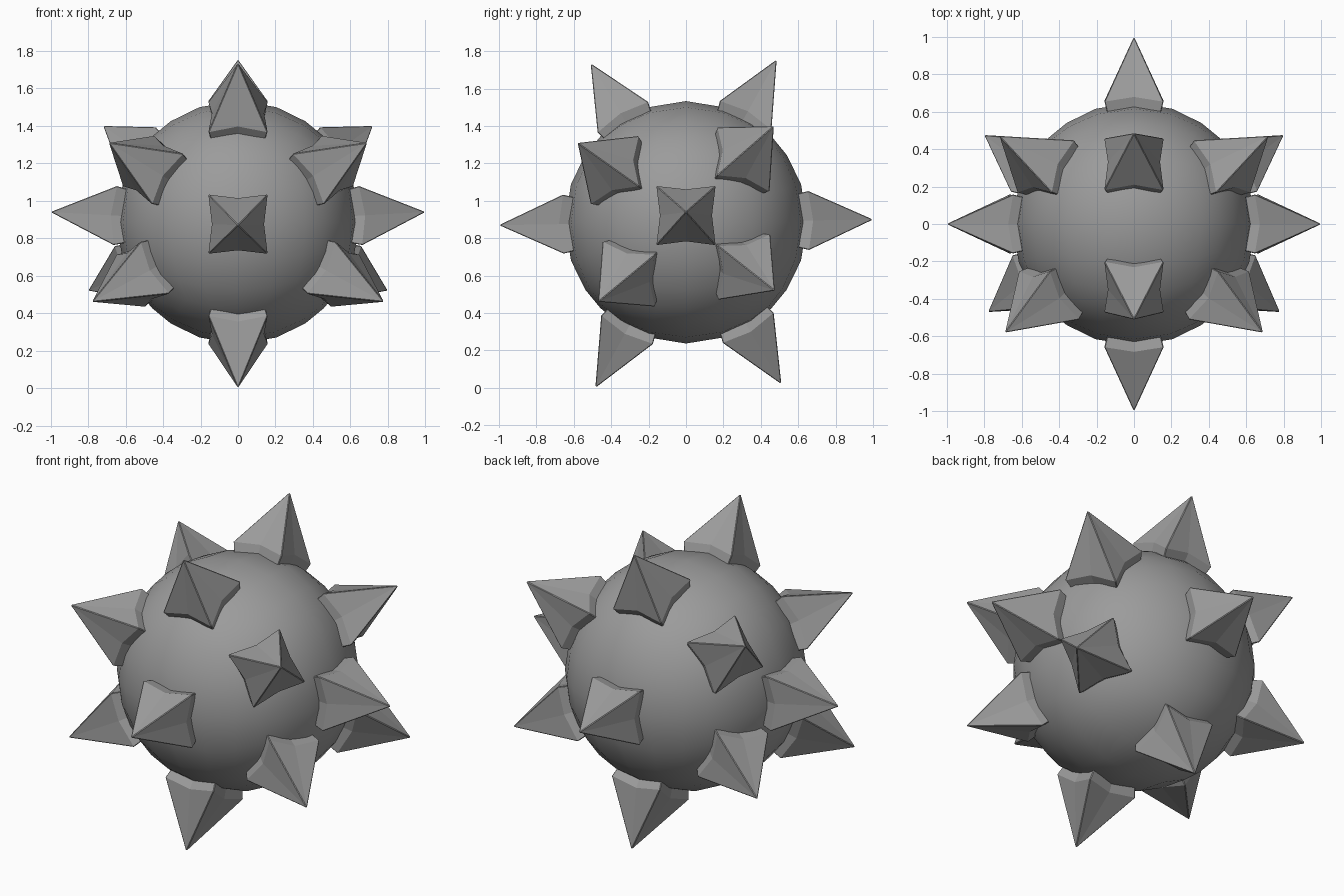
import bpy, bmesh
from mathutils import Vector, Matrix

cube = bpy.data.objects.get("Cube")
if cube:
    bpy.data.objects.remove(cube, do_unlink=True)

CENTRE = Vector((0, 0, 0.885))
RADIUS = 0.648

grey = bpy.data.materials.new("stone_grey")
grey.use_nodes = True
colour = (0.33, 0.33, 0.33, 1)
grey.diffuse_color = colour
grey.node_tree.nodes["Principled BSDF"].inputs["Base Color"].default_value = colour


def add_object(name, bm):
    bmesh.ops.recalc_face_normals(bm, faces=bm.faces)
    mesh = bpy.data.meshes.new(name)
    bm.to_mesh(mesh)
    bm.free()
    mesh.materials.append(grey)
    obj = bpy.data.objects.new(name, mesh)
    bpy.context.collection.objects.link(obj)
    return obj


# Round body: a gridded cube pushed out to a ball
bm = bmesh.new()
bmesh.ops.create_cube(bm, size=2)
bmesh.ops.subdivide_edges(bm, edges=bm.edges[:], cuts=5, use_grid_fill=True)
for v in bm.verts:
    v.co = CENTRE + v.co.normalized() * RADIUS
for f in bm.faces:
    f.smooth = True
add_object("round_body", bm)


def ring(bm, corner, corner_h, middle, middle_h):
    """Square ring with pinched side middles."""
    points = []
    for x, y in ((1, 1), (0, 1), (-1, 1), (-1, 0), (-1, -1), (0, -1), (1, -1), (1, 0)):
        is_corner = x * y != 0
        w, h = (corner, corner_h) if is_corner else (middle, middle_h)
        points.append(bm.verts.new((x * w, y * w, h)))
    return points


def add_spike(name, tip):
    offset = Vector(tip) - CENTRE
    axis = offset.normalized()
    # Sides line up with the y axis, or with z for the front and back spikes
    guide = Vector((0, 0, 1)) if abs(axis.y) > 0.95 else Vector((0, 1, 0))
    side = guide.cross(axis).normalized()
    up = axis.cross(side)
    bm = bmesh.new()
    foot = ring(bm, 0.13, 0.54, 0.12, 0.54)
    base = ring(bm, 0.158, 0.655, 0.139, 0.68)
    point = bm.verts.new((0, 0, offset.length))
    bm.faces.new(foot)
    for i in range(8):
        j = (i + 1) % 8
        bm.faces.new((foot[i], foot[j], base[j], base[i]))
        bm.faces.new((base[i], base[j], point))
    turn = Matrix((side, up, axis)).transposed().to_4x4()
    bmesh.ops.transform(bm, matrix=Matrix.Translation(CENTRE) @ turn, verts=bm.verts)
    obj = add_object(name, bm)
    bevel = obj.modifiers.new("soft_edges", "BEVEL")
    bevel.width = 0.004
    bevel.segments = 1
    bevel.limit_method = "ANGLE"
    bevel.angle_limit = 0.7


# Spikes on the centre plane
add_spike("front_spike", (0, -1, 0.87))
add_spike("back_spike", (0, 1, 0.90))
add_spike("top_front_spike", (0, -0.51, 1.735))
add_spike("top_back_spike", (0, 0.485, 1.755))
add_spike("bottom_front_spike", (0, -0.485, 0))
add_spike("bottom_back_spike", (0, 0.51, 0.02))

# Mirrored side spikes
for label, s in (("left", 1), ("right", -1)):
    add_spike(label + "_middle_spike", (s, 0, 0.94))
    add_spike(label + "_upper_front_spike", (s * 0.69, -0.58, 1.31))
    add_spike(label + "_upper_back_spike", (s * 0.72, 0.47, 1.40))
    add_spike(label + "_lower_front_spike", (s * 0.78, -0.47, 0.46))
    add_spike(label + "_lower_back_spike", (s * 0.80, 0.475, 0.52))
